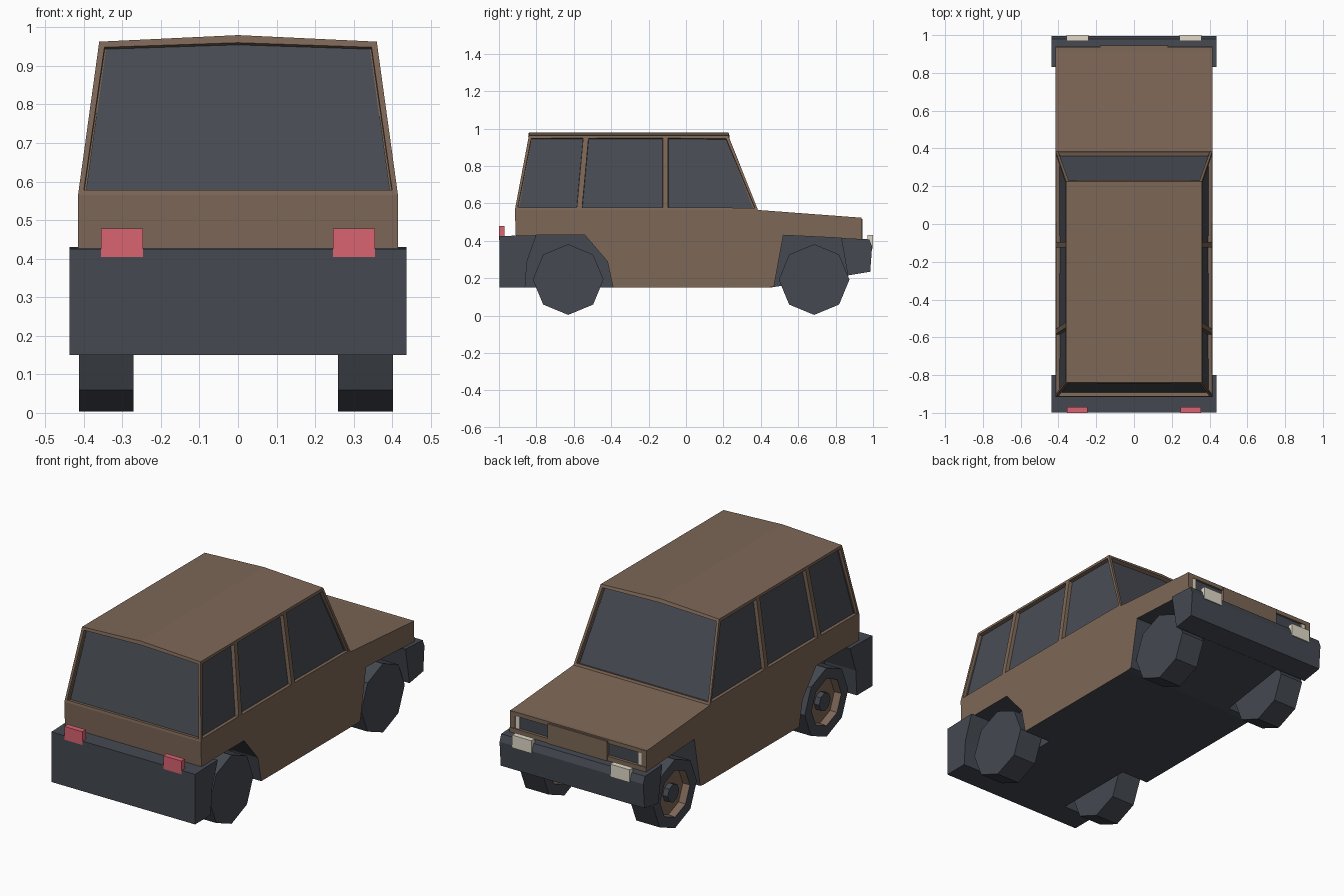
import bpy, bmesh, math
from mathutils import Matrix, Vector

if "Cube" in bpy.data.objects:
    bpy.data.objects.remove(bpy.data.objects["Cube"])


def material(name, rgb):
    m = bpy.data.materials.new(name)
    m.diffuse_color = (*rgb, 1)
    m.use_nodes = True
    m.node_tree.nodes["Principled BSDF"].inputs["Base Color"].default_value = m.diffuse_color
    return m


BROWN = material("brown paint", (0.205, 0.136, 0.095))
DARK = material("dark grey trim", (0.058, 0.066, 0.082))
GLASS = material("window grey", (0.066, 0.074, 0.090))
RED = material("tail light red", (0.70, 0.125, 0.165))
CREAM = material("headlight cream", (0.75, 0.70, 0.58))


def finish(name, bm, mats, recalc=True):
    if recalc:
        bmesh.ops.recalc_face_normals(bm, faces=bm.faces[:])
    me = bpy.data.meshes.new(name)
    bm.to_mesh(me)
    bm.free()
    for m in mats:
        me.materials.append(m)
    ob = bpy.data.objects.new(name, me)
    bpy.context.collection.objects.link(ob)
    return ob


def prism(name, profile, x0, x1, mats, rule=None):
    """Extrude a (y, z) profile from x0 to x1; rule(face) picks the material."""
    bm = bmesh.new()
    face = bm.faces.new([bm.verts.new((x0, y, z)) for y, z in profile])
    ext = bmesh.ops.extrude_face_region(bm, geom=[face])
    for v in ext["geom"]:
        if isinstance(v, bmesh.types.BMVert):
            v.co.x = x1
    bmesh.ops.recalc_face_normals(bm, faces=bm.faces[:])
    if rule:
        for f in bm.faces:
            f.material_index = rule(f)
    return finish(name, bm, mats)


def box(name, x, y, z, mat):
    return prism(name, [(y[0], z[0]), (y[1], z[0]), (y[1], z[1]), (y[0], z[1])],
                 x[0], x[1], [mat])


# Lower body: a central core plus two side slabs notched for the wheels
front = [(0.87, 0.215), (0.92, 0.41), (0.92, 0.525)]
top = [(0.385, 0.565), (-0.915, 0.565), (-0.91, 0.425)]
arches = [(-0.86, 0.15), (-0.85, 0.29), (-0.80, 0.43), (-0.54, 0.43),
          (-0.42, 0.29), (-0.39, 0.15), (0.44, 0.15), (0.47, 0.155),
          (0.52, 0.43), (0.83, 0.415)]


def low(f):
    return int(f.calc_center_median().z < 0.44)


prism("body_core", [(-0.91, 0.15), (0.45, 0.15)] + front + top, -0.25, 0.25,
      [BROWN, DARK], lambda f: int(low(f) or abs(f.normal.x) > 0.9))
for side, s in (("left", -1), ("right", 1)):
    prism(side + "_body_side", [(-0.91, 0.15)] + arches + front + top,
          0.25 * s, 0.415 * s, [BROWN, DARK],
          lambda f: int(low(f) and abs(f.normal.x) < 0.9))

# Cabin: sloping walls, ridged roof and recessed windows
bm = bmesh.new()
bottom_y = [-0.915, -0.57, -0.11, 0.385]
top_y = [-0.84, -0.535, -0.11, 0.226]
rows = {}
for s in (-1, 1):
    rows[s] = ([bm.verts.new((0.415 * s, y, 0.565)) for y in bottom_y],
               [bm.verts.new((0.36 * s, y, 0.963)) for y in top_y])
ridge = [bm.verts.new((0, y, 0.98)) for y in (top_y[0], top_y[3])]
windows = []
for s in (-1, 1):
    b, t = rows[s]
    for i in range(3):
        windows.append(bm.faces.new([b[i], b[i + 1], t[i + 1], t[i]][::s]))
    bm.faces.new(([ridge[0]] + t + [ridge[1]])[::-s])
for i, r, d in ((0, ridge[0], 1), (3, ridge[1], -1)):
    windows.append(bm.faces.new([rows[-1][0][i], rows[1][0][i], rows[1][1][i],
                                 r, rows[-1][1][i]][::d]))
bm.normal_update()
bmesh.ops.inset_individual(bm, faces=windows, thickness=0.020, depth=0)
bmesh.ops.inset_individual(bm, faces=windows, thickness=0.002, depth=-0.02)
for f in windows:
    f.material_index = 1
finish("cabin", bm, [BROWN, GLASS], recalc=False)

# Bumpers
prism("rear_bumper", [(-0.997, 0.15), (-0.997, 0.425), (-0.91, 0.428), (-0.80, 0.43),
                      (-0.85, 0.29), (-0.86, 0.15)], -0.437, 0.437, [DARK])
prism("front_bumper", [(0.83, 0.415), (0.98, 0.408), (0.995, 0.37), (0.985, 0.235),
                       (0.865, 0.215)], -0.437, 0.437, [DARK])

# Front fascia framing the lamp openings
box("fascia_top", (-0.415, 0.415), (0.90, 0.935), (0.503, 0.5255), BROWN)
box("fascia_bottom", (-0.415, 0.415), (0.90, 0.94), (0.40, 0.435), BROWN)
box("grille_panel", (-0.18, 0.18), (0.90, 0.944), (0.41, 0.518), BROWN)
for side, s in (("left", -1), ("right", 1)):
    box(side + "_fascia_end", (0.385 * s, 0.415 * s), (0.90, 0.937), (0.41, 0.524), BROWN)
    box(side + "_lamp_glass", (0.18 * s, 0.385 * s), (0.918, 0.924), (0.435, 0.503), DARK)
    box(side + "_side_lamp", (0.36 * s, 0.385 * s), (0.918, 0.932), (0.435, 0.503), CREAM)
    box(side + "_headlight", (0.24 * s, 0.357 * s), (0.97, 1.0), (0.36, 0.43), CREAM)
    box(side + "_tail_light", (0.246 * s, 0.356 * s), (-1.0, -0.97), (0.405, 0.478), RED)


# Wheels: octagonal, all with the dished side towards -x
def cylinder_x(bm, radius, x0, x1, y):
    m = (Matrix.Translation(((x0 + x1) / 2, y, 0.193))
         @ Matrix.Rotation(math.pi / 2, 4, 'Y'))
    return bmesh.ops.create_cone(bm, cap_ends=True, segments=8, radius1=radius,
                                 radius2=radius, depth=x1 - x0, matrix=m)


for end, y in (("rear", -0.63), ("front", 0.685)):
    for side, x in (("left", -0.413), ("right", 0.26)):
        bm = bmesh.new()
        cylinder_x(bm, 0.189, x, x + 0.142, y)
        bm.normal_update()
        disc = [f for f in bm.faces if f.normal.x < -0.9]
        bmesh.ops.inset_individual(bm, faces=disc, thickness=0.06, depth=0)
        dish = bmesh.ops.inset_individual(bm, faces=disc, thickness=0.004, depth=-0.04)
        for f in dish["faces"] + disc:
            f.material_index = 1
        cylinder_x(bm, 0.05, x + 0.01, x + 0.06, y)
        finish(f"{end}_{side}_wheel", bm, [DARK, BROWN])
